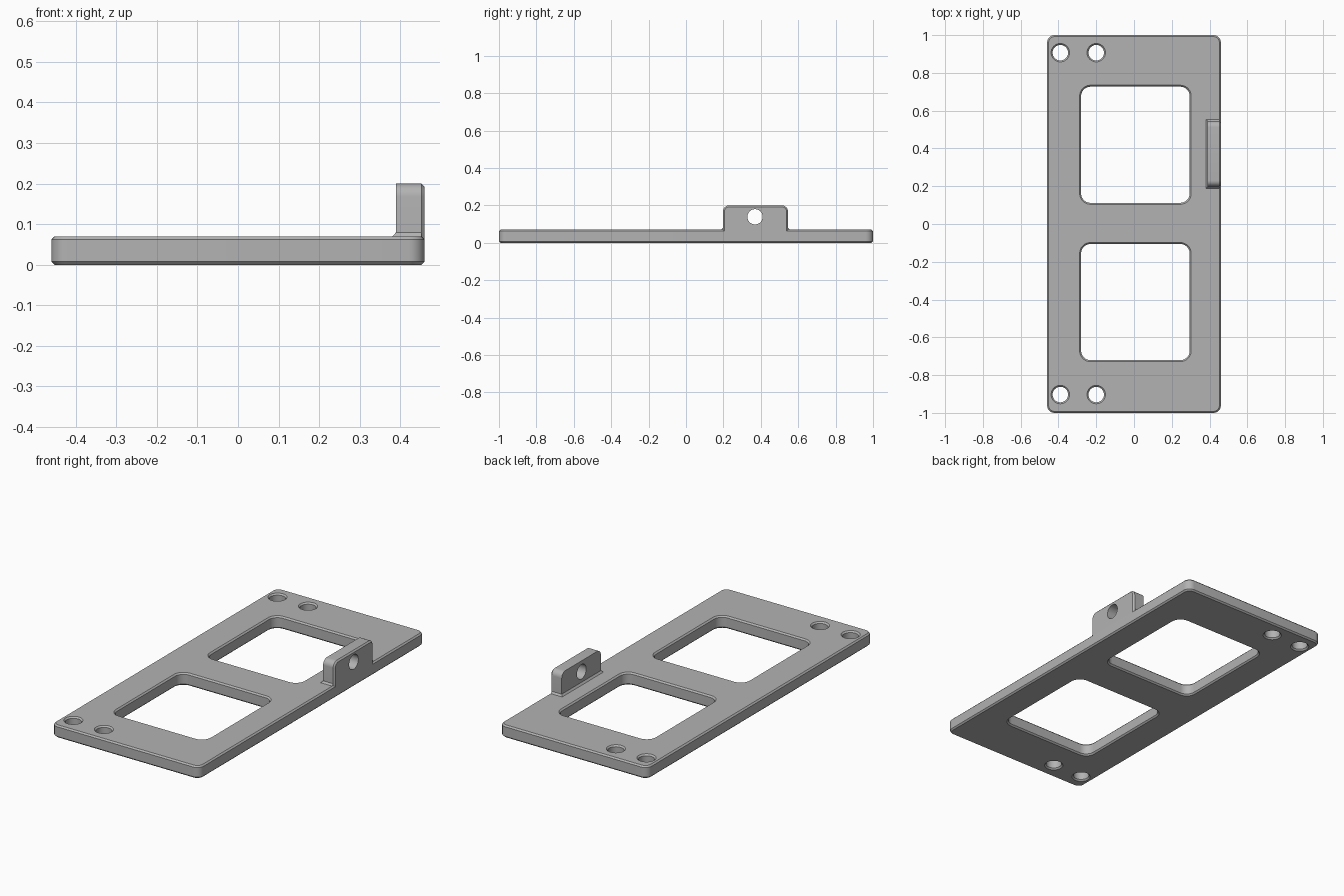
import bpy, bmesh, math

if "Cube" in bpy.data.objects:
    bpy.data.objects.remove(bpy.data.objects["Cube"])

grey = bpy.data.materials.new("plain_grey")
grey.diffuse_color = (0.45, 0.45, 0.45, 1)
grey.use_nodes = True
grey.node_tree.nodes["Principled BSDF"].inputs["Base Color"].default_value = grey.diffuse_color


def arc(cx, cy, r, start, end, n):
    """Points on an arc, angles in degrees."""
    return [(cx + r * math.cos(math.radians(start + (end - start) * i / n)),
             cy + r * math.sin(math.radians(start + (end - start) * i / n)))
            for i in range(n + 1)]


def rounded_rect(x0, x1, y0, y1, r, sign=1, n=8):
    """Contour that shrinks by d (sign 1) or grows by d (sign -1)."""
    def contour(d):
        q = r - sign * d
        return (arc(x1 - r, y1 - r, q, 0, 90, n) + arc(x0 + r, y1 - r, q, 90, 180, n)
                + arc(x0 + r, y0 + r, q, 180, 270, n) + arc(x1 - r, y0 + r, q, 270, 360, n))
    return contour


def hole(cx, cy, r, chamfer=True):
    return lambda d: arc(cx, cy, r + (d if chamfer else 0), 0, 360, 32)[:-1]


def tab_profile(y0, y1, z0, z1, r):
    """Square at the bottom, rounded at the two top corners."""
    def contour(d):
        q = r - d
        return ([(y0 + d, z0), (y1 - d, z0)] + arc(y1 - r, z1 - r, q, 0, 90, 8)
                + arc(y0 + r, z1 - r, q, 90, 180, 8))
    return contour


def finish(name, bm):
    bmesh.ops.recalc_face_normals(bm, faces=bm.faces[:])
    mesh = bpy.data.meshes.new(name)
    bm.to_mesh(mesh)
    bm.free()
    mesh.materials.append(grey)
    obj = bpy.data.objects.new(name, mesh)
    bpy.context.collection.objects.link(obj)
    bpy.ops.object.select_all(action='DESELECT')
    bpy.context.view_layer.objects.active = obj
    obj.select_set(True)
    bpy.ops.object.shade_smooth_by_angle(angle=math.radians(30))


def loft(name, contours, levels, place):
    """Walls through (height, inset) levels for each contour, then holed caps."""
    bm = bmesh.new()
    caps = ([], [])
    for contour in contours:
        rings = [[bm.verts.new(place(u, v, h)) for u, v in contour(d)] for h, d in levels]
        n = len(rings[0])
        for a, b in zip(rings, rings[1:]):
            for i in range(n):
                j = (i + 1) % n
                bm.faces.new((a[i], a[j], b[j], b[i]))
        for cap, ring in zip(caps, (rings[0], rings[-1])):
            cap += [bm.edges.get((ring[i], ring[(i + 1) % n])) for i in range(n)]
    for cap in caps:
        bmesh.ops.triangle_fill(bm, edges=cap, use_beauty=True, use_dissolve=False)
    finish(name, bm)


C = 0.008   # chamfer size
T = 0.07    # plate thickness

# Plate with two windows and four corner holes, chamfered above and below
outline = [rounded_rect(-0.46, 0.46, -1, 1, 0.04),
           rounded_rect(-0.28, 0.295, 0.112, 0.727, 0.05, -1),
           rounded_rect(-0.28, 0.295, -0.721, -0.106, 0.05, -1)]
outline += [hole(x, y, 0.041) for x in (-0.39, -0.20) for y in (-0.903, 0.907)]
loft("plate", outline, [(0, C), (C, 0), (T - C, 0), (T, C)],
     lambda u, v, h: (u, v, h))

# Upright tab with a cross hole, chamfered on its outer face
loft("tab", [tab_profile(0.198, 0.545, T - C, 0.2, 0.032),
             hole(0.369, 0.139, 0.041, False)],
     [(0.39, 0), (0.46 - C, 0), (0.46, C)],
     lambda u, v, h: (h, u, v))

# Small sloped foot where the tab meets the plate
bm = bmesh.new()
rings = [[bm.verts.new(p) for p in ((x0, y0, z), (0.452, y0, z), (0.452, y1, z), (x0, y1, z))]
         for x0, y0, y1, z in ((0.38, 0.188, 0.555, T - 0.001), (0.3895, 0.1975, 0.5455, T + 0.01))]
for i in range(4):
    j = (i + 1) % 4
    bm.faces.new((rings[0][i], rings[0][j], rings[1][j], rings[1][i]))
bm.faces.new(rings[0])
bm.faces.new(rings[1])
finish("tab_foot", bm)
